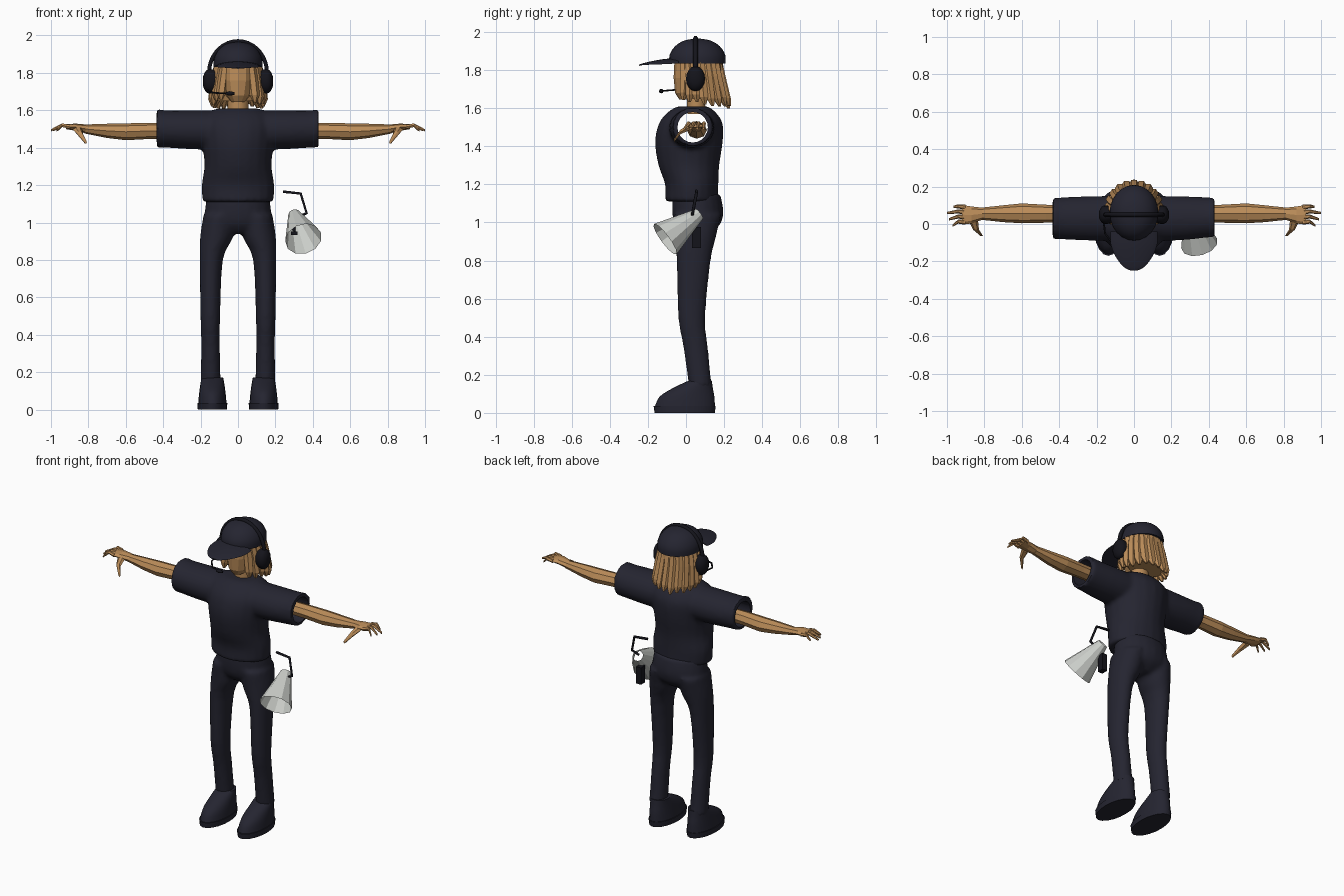
import bpy, bmesh, random
from math import cos, sin, pi, radians
from mathutils import Vector

random.seed(4)
old = bpy.data.objects.get("Cube")
if old:
    bpy.data.objects.remove(old, do_unlink=True)


def material(name, rgb):
    m = bpy.data.materials.new(name)
    m.use_nodes = True
    m.diffuse_color = (*rgb, 1)
    node = next(n for n in m.node_tree.nodes if n.type == 'BSDF_PRINCIPLED')
    node.inputs["Base Color"].default_value = (*rgb, 1)
    return m


NAVY = material("navy cloth", (0.018, 0.018, 0.03))
SKIN = material("tan skin and hair", (0.5, 0.265, 0.1))
BLACK = material("black plastic", (0.007, 0.007, 0.011))
GREY = material("pale grey", (0.6, 0.62, 0.59))


def activate(ob):
    bpy.ops.object.select_all(action='DESELECT')
    ob.select_set(True)
    bpy.context.view_layer.objects.active = ob


def shade(ob, angle=45):
    activate(ob)
    bpy.ops.object.shade_smooth_by_angle(angle=radians(angle))


def spline(rings, steps):
    """Catmull-Rom rings between the given ones."""
    out = []
    for i in range(len(rings) - 1):
        p0, p1 = rings[max(i - 1, 0)], rings[i]
        p2, p3 = rings[i + 1], rings[min(i + 2, len(rings) - 1)]
        for s in range(steps):
            t = s / steps
            out.append([b + t * (c - a) / 2 + t * t * (a - 2.5 * b + 2 * c - d / 2)
                        + t ** 3 * (3 * (b - c) + d - a) / 2
                        for a, b, c, d in zip(p0, p1, p2, p3)])
    return out + [rings[-1]]


def loft(name, rings, mat, axis='z', n=20, steps=3, side=1, smooth=True):
    """Closed skin over ellipses (x, y, z, radius, radius) square to an axis."""
    bm = bmesh.new()
    loops = []
    for x, y, z, a, b in spline(rings, steps):
        loop = []
        for k in range(n):
            u, v = a * cos(2 * pi * k / n), b * sin(2 * pi * k / n)
            off = {'x': (0, u, v), 'y': (u, 0, v), 'z': (u, v, 0)}[axis]
            loop.append(bm.verts.new(((x + off[0]) * side, y + off[1], z + off[2])))
        loops.append(loop)
    for lo, hi in zip(loops, loops[1:]):
        for k in range(n):
            j = (k + 1) % n
            bm.faces.new((lo[k], lo[j], hi[j], hi[k]))
    bm.faces.new(loops[0])
    bm.faces.new(loops[-1])
    bmesh.ops.recalc_face_normals(bm, faces=bm.faces)
    me = bpy.data.meshes.new(name)
    bm.to_mesh(me)
    bm.free()
    me.materials.append(mat)
    ob = bpy.data.objects.new(name, me)
    bpy.context.collection.objects.link(ob)
    if smooth:
        shade(ob)
    return ob


def fuse(name, parts, voxel):
    """Melt overlapping parts into one soft cloth surface."""
    activate(parts[0])
    for p in parts:
        p.select_set(True)
    bpy.ops.object.join()
    ob = parts[0]
    ob.name = name
    mod = ob.modifiers.new("remesh", 'REMESH')
    mod.mode, mod.voxel_size = 'VOXEL', voxel
    soft = ob.modifiers.new("soften", 'SMOOTH')
    soft.factor, soft.iterations = 0.5, 5
    for m in ("remesh", "soften"):
        bpy.ops.object.modifier_apply(modifier=m)
    return ob


def tube(name, points, radius, mat):
    cu = bpy.data.curves.new(name, 'CURVE')
    cu.dimensions, cu.bevel_depth = '3D', radius
    cu.bevel_resolution, cu.use_fill_caps = 1, True
    sp = cu.splines.new('POLY')
    sp.points.add(len(points) - 1)
    for q, p in zip(sp.points, points):
        q.co = (*p, 1)
    cu.materials.append(mat)
    ob = bpy.data.objects.new(name, cu)
    bpy.context.collection.objects.link(ob)
    activate(ob)
    bpy.ops.object.convert(target='MESH')
    return ob


def box(name, at, size, mat):
    bpy.ops.mesh.primitive_cube_add(size=1, location=at)
    ob = bpy.context.object
    ob.name, ob.scale = name, size
    ob.data.materials.append(mat)
    return ob


# Shirt: torso and sleeves fused, then bored through for the open sleeves
torso = loft("torso", [(0, .03, 1.11, .19, .14), (0, .03, 1.2, .195, .14),
                       (0, .015, 1.3, .18, .16), (0, .015, 1.42, .19, .178),
                       (0, .025, 1.52, .2, .168), (0, .03, 1.58, .17, .125),
                       (0, .035, 1.61, .11, .08)], NAVY)
sleeves = loft("sleeves", [(-.435, .03, 1.505, .112, .108), (-.39, .03, 1.5, .112, .1),
                           (-.2, .03, 1.495, .12, .105), (.2, .03, 1.495, .12, .105),
                           (.39, .035, 1.5, .108, .1), (.43, .035, 1.505, .108, .105)],
               NAVY, 'x')
shirt = fuse("shirt", [torso, sleeves], .013)
bore = loft("sleeve_bore", [(-.6, .035, 1.5, .08, .08), (.6, .035, 1.5, .08, .08)],
            NAVY, 'x', steps=1)
bore.hide_render = True
cut = shirt.modifiers.new("bore", 'BOOLEAN')
cut.operation, cut.object, cut.solver = 'DIFFERENCE', bore, 'EXACT'
activate(shirt)
bpy.ops.object.modifier_apply(modifier="bore")
bpy.data.objects.remove(bore, do_unlink=True)
shade(shirt)

# Trousers
pants = [loft("hips", [(0, .055, 1.15, .165, .125), (0, .062, 1.06, .178, .135),
                       (0, .06, .99, .17, .12), (0, .05, .94, .07, .07)], NAVY)]
for s in (-1, 1):
    pants.append(loft("leg", [(.1, .06, 1.04, .085, .125), (.115, .05, .92, .088, .107),
                              (.143, .04, .8, .062, .09), (.148, .03, .5, .053, .071),
                              (.147, .05, .35, .05, .065), (.146, .075, .14, .054, .06)],
                      NAVY, side=s))
shade(fuse("trousers", pants, .013))

# Shoes, arms and hands
for s, word in ((-1, "right"), (1, "left")):
    loft(word + "_sole", [(.137, -.007, 0, .078, .158), (.137, -.007, .035, .08, .163)],
         NAVY, steps=1, side=s)
    loft(word + "_shoe", [(.137, -.006, .03, .076, .158), (.137, .005, .085, .071, .144),
                          (.137, .036, .13, .065, .105), (.137, .075, .17, .058, .06)],
         NAVY, side=s)
    loft(word + "_arm", [(.34, .055, 1.49, .045, .042), (.47, .055, 1.49, .048, .043),
                         (.6, .057, 1.485, .053, .045), (.7, .055, 1.49, .045, .038),
                         (.82, .055, 1.5, .032, .024)], SKIN, 'x', 8, 1, s, False)
    loft(word + "_palm", [(.81, .055, 1.5, .032, .024), (.87, .048, 1.51, .046, .019),
                          (.92, .05, 1.512, .052, .013)], SKIN, 'x', 8, 1, s, False)
    for i, tip in enumerate((.965, 1.0, .99, .97)):
        y = .09 - .027 * i
        loft(f"{word}_finger_{i + 1}",
             [(.9, y, 1.512, .013, .012), (.94, y + .004, 1.52, .011, .011),
              (tip, 1.25 * y - .02, 1.493, .006, .007)], SKIN, 'x', 6, 1, s, False)
    loft(word + "_thumb", [(.86, .02, 1.5, .026, .016), (.845, -.03, 1.475, .016, .014),
                           (.815, -.063, 1.43, .007, .009)], SKIN, 'y', 6, 1, s, False)

# Head, neck and hair
loft("neck", [(0, .055, 1.57, .055, .05), (0, .05, 1.72, .055, .05)], SKIN, n=10, steps=1)
loft("face", [(0, .01, 1.645, .035, .045), (0, .018, 1.68, .065, .075),
              (0, .025, 1.76, .085, .09), (0, .03, 1.86, .085, .09)],
     SKIN, n=12, steps=1, smooth=False)
loft("hair_shell", [(0, .11, 1.65, .115, .09), (0, .09, 1.75, .125, .11),
                    (0, .075, 1.86, .115, .12)], SKIN, n=14, steps=1, smooth=False)
LOCKS = 17
for i in range(LOCKS):
    t = radians(42 + 276 * i / (LOCKS - 1))
    dx, dy = sin(t), -cos(t)
    back = (dy + 1) / 2
    end = 1.655 - .05 * back + random.uniform(-.012, .012)
    loft(f"hair_lock_{i + 1}",
         [(.135 * dx, .09 + .14 * dy, end, .008, .008),
          (.132 * dx, .085 + .128 * dy, end + .04, .028, .026),
          (.118 * dx, .075 + .108 * dy, 1.77, .028, .028),
          (.1 * dx, .065 + .1 * dy, 1.87, .022, .024)], SKIN, n=6, steps=1, smooth=False)

# Cap with an arched brim
loft("cap", [(0, .06, 1.835, .13, .148), (0, .06, 1.88, .128, .146),
             (0, .06, 1.925, .104, .118), (0, .06, 1.955, .062, .07),
             (0, .06, 1.966, .01, .01)], NAVY, n=24)
brim = loft("cap_brim", [(0, -.04, 1.858, .126, .006), (0, -.11, 1.853, .124, .006),
                         (0, -.18, 1.842, .095, .005), (0, -.23, 1.831, .055, .004),
                         (0, -.248, 1.825, .02, .003)], NAVY, 'y')
for v in brim.data.vertices:
    v.co.z -= 1.4 * v.co.x ** 2

# Headset
arc = [radians(a) for a in range(0, 181, 10)]
tube("headset_band", [(.155 * cos(a), .05, 1.8 + .17 * sin(a)) for a in arc], .012, BLACK)
for s, word in ((-1, "right"), (1, "left")):
    loft(word + "_ear_cup", [(.118, .05, 1.755, .045, .058), (.15, .05, 1.755, .05, .066),
                             (.172, .05, 1.755, .043, .056), (.186, .05, 1.755, .02, .028)],
         BLACK, 'x', 16, 2, s)
tube("microphone_boom", [(-.165, .04, 1.71), (-.155, -.05, 1.697),
                         (-.11, -.11, 1.692), (-.05, -.128, 1.69)], .005, BLACK)
loft("microphone", [(-.065, -.13, 1.69, .006, .006), (-.045, -.13, 1.69, .012, .012),
                    (-.02, -.13, 1.69, .007, .007)], BLACK, 'x', 8, 2)

# Megaphone: open cone with grip, trigger and carrying bracket
wide, narrow = Vector((.35, -.11, .912)), Vector((.3, .07, 1.045))
axis = narrow - wide
bpy.ops.mesh.primitive_cone_add(vertices=11, radius1=.1, radius2=.032, depth=axis.length,
                                end_fill_type='NOTHING', location=(wide + narrow) / 2,
                                rotation=axis.to_track_quat('Z', 'Y').to_euler())
horn = bpy.context.object
horn.name = "megaphone_horn"
horn.data.materials.append(GREY)
box("megaphone_grip", (.29, .055, .92), (.035, .045, .11), BLACK)
box("megaphone_trigger", (.3, -.03, .943), (.035, .05, .02), BLACK)
tube("megaphone_bracket", [(.24, .055, 1.165), (.335, .055, 1.155),
                           (.367, .035, 1.05), (.32, .03, 1.03)], .008, BLACK)
